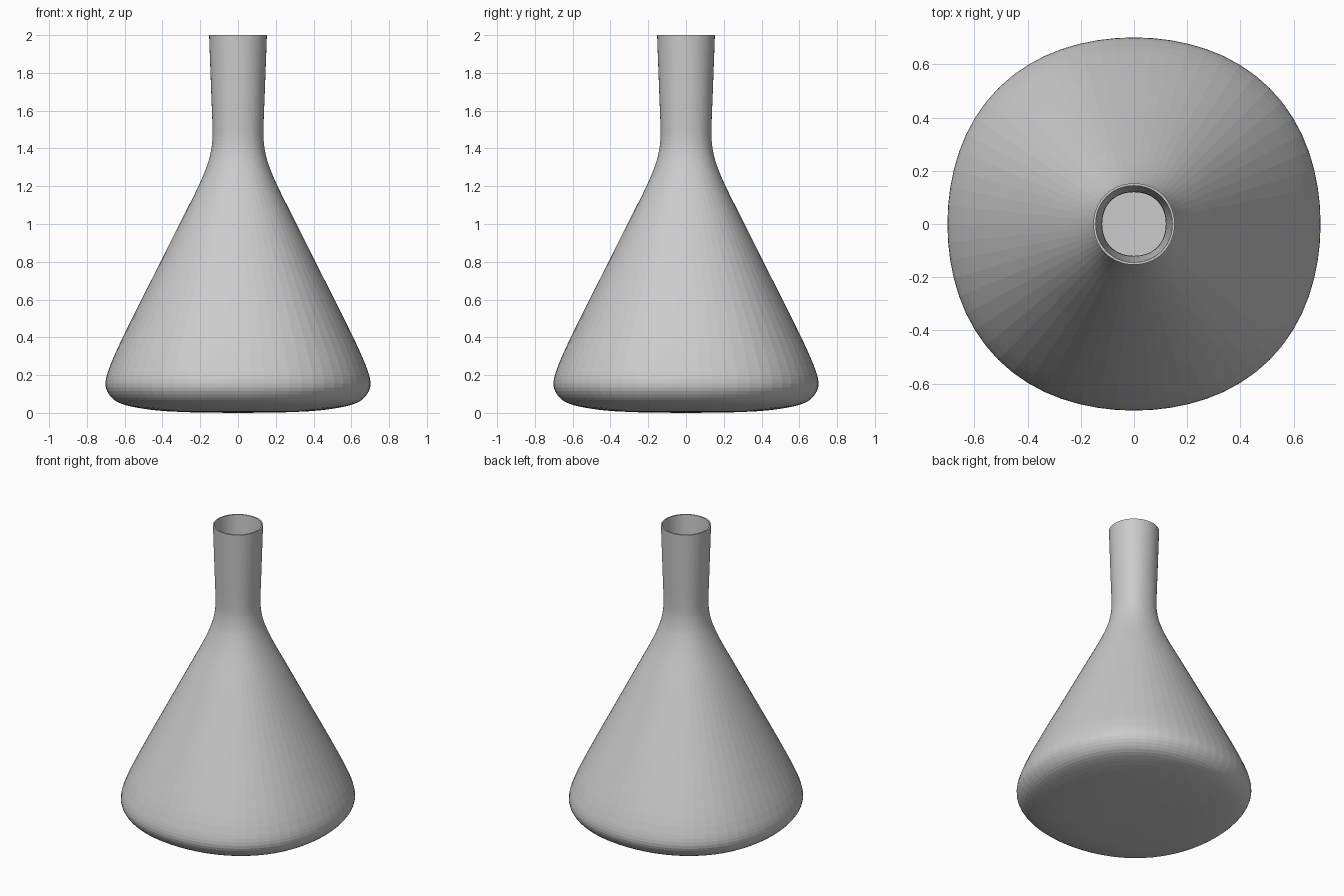
import bpy, bmesh, math

if "Cube" in bpy.data.objects:
    bpy.data.objects.remove(bpy.data.objects["Cube"])

SEGMENTS = 64
STEPS = 4  # spline subdivisions between profile points

# (radius, height, squareness) from base centre up to the rim
OUTER = [(0.22, 0.002, 1), (0.42, 0.012, 1), (0.57, 0.035, 1), (0.655, 0.068, 1),
         (0.70, 0.135, 1), (0.688, 0.22, 1), (0.605, 0.41, 1), (0.41, 0.80, 1),
         (0.305, 1.01, 1), (0.205, 1.21, 1), (0.157, 1.33, 1), (0.138, 1.42, 1),
         (0.135, 1.50, 1), (0.142, 1.70, 0.7), (0.153, 2.0, 0.3)]
# inner wall from the rim back down to the inside floor
INNER = [(0.144, 2.0, 0.3), (0.129, 1.70, 0.7), (0.120, 1.50, 1), (0.122, 1.42, 1),
         (0.142, 1.32, 1), (0.190, 1.20, 1), (0.290, 1.00, 1), (0.395, 0.79, 1),
         (0.590, 0.40, 1), (0.672, 0.22, 1), (0.684, 0.138, 1), (0.64, 0.08, 1),
         (0.56, 0.05, 1), (0.42, 0.027, 1), (0.22, 0.017, 1)]


def smooth_profile(points):
    """Catmull-Rom curve through the profile points (chord-length tangents)."""
    n = len(points)
    d = [math.dist(points[i][:2], points[i + 1][:2]) for i in range(n - 1)]
    t = [sum(d[:i]) for i in range(n)]

    def tangent(i, k):
        a, b = max(i - 1, 0), min(i + 1, n - 1)
        return (points[b][k] - points[a][k]) / (t[b] - t[a])

    out = []
    for i in range(n - 1):
        for s in range(STEPS):
            u = s / STEPS
            h = (2*u**3 - 3*u**2 + 1, u**3 - 2*u**2 + u, 3*u**2 - 2*u**3, u**3 - u**2)
            out.append(tuple(h[0] * points[i][k] + h[1] * d[i] * tangent(i, k)
                             + h[2] * points[i + 1][k] + h[3] * d[i] * tangent(i + 1, k)
                             for k in range(3)))
    return out + [points[-1]]


def add_ring(bm, radius, z, square):
    """Slightly squared circle, bulging on the diagonals."""
    ring = []
    for i in range(SEGMENTS):
        a = 2 * math.pi * i / SEGMENTS
        r = radius * (1 + 0.0145 * square * (1 - math.cos(4 * a)))
        ring.append(bm.verts.new((r * math.cos(a), r * math.sin(a), z)))
    return ring


# Flask: one thin-walled lofted shell with an open neck
bm = bmesh.new()
rings = [add_ring(bm, *p) for p in smooth_profile(OUTER) + smooth_profile(INNER)]
for low, high in zip(rings, rings[1:]):
    for i in range(SEGMENTS):
        j = (i + 1) % SEGMENTS
        bm.faces.new((low[i], low[j], high[j], high[i]))

# Base and inside floor
for ring, z in ((rings[0], 0.0), (rings[-1], 0.015)):
    centre = bm.verts.new((0, 0, z))
    for i in range(SEGMENTS):
        bm.faces.new((ring[i], ring[(i + 1) % SEGMENTS], centre))

bmesh.ops.recalc_face_normals(bm, faces=bm.faces)
mesh = bpy.data.meshes.new("flask")
bm.to_mesh(mesh)
bm.free()
flask = bpy.data.objects.new("flask", mesh)
bpy.context.collection.objects.link(flask)
